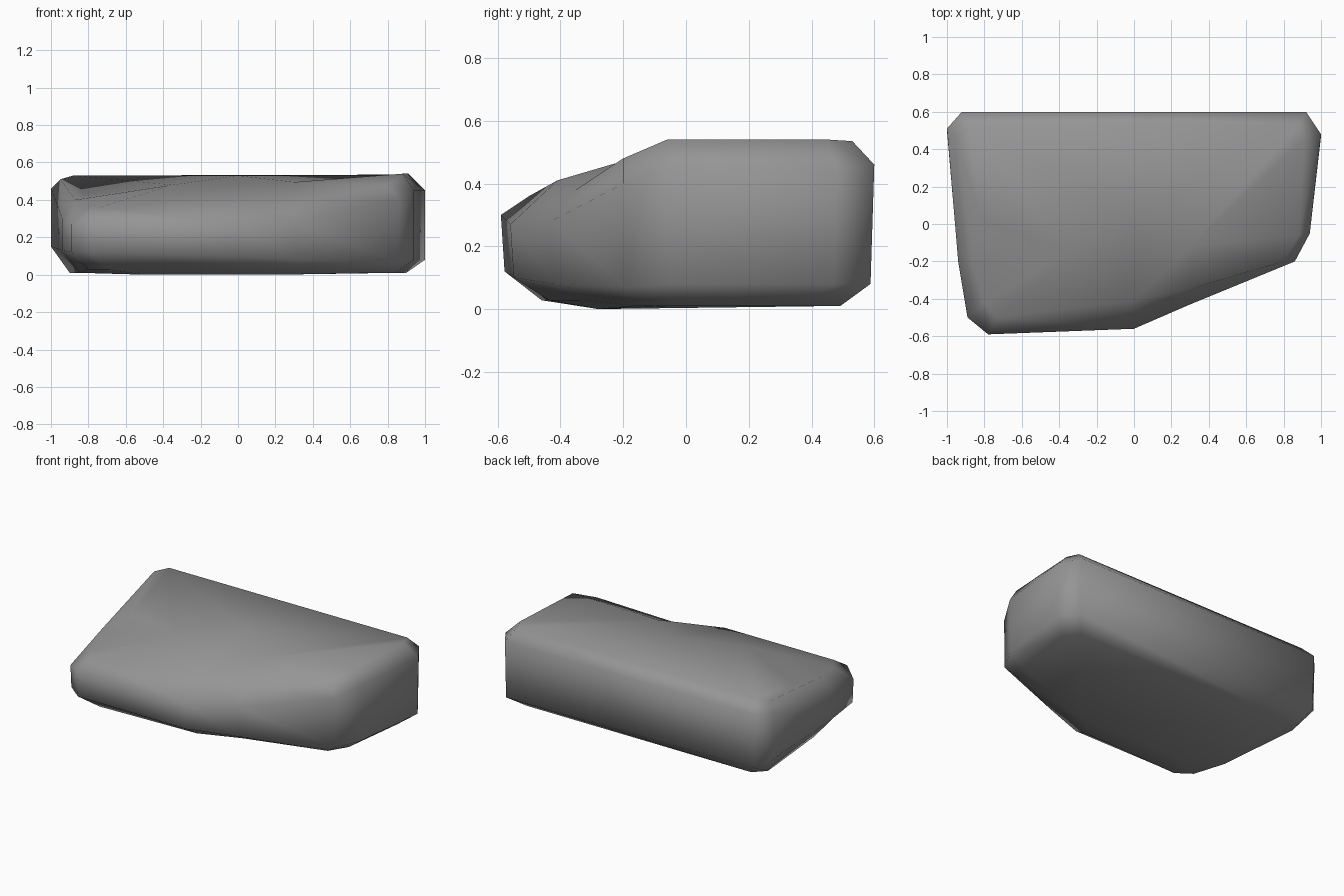
import bpy
import bmesh
import math
from mathutils import Vector
from mathutils.geometry import delaunay_2d_cdt

default_cube = bpy.data.objects.get("Cube")
if default_cube:
    bpy.data.objects.remove(default_cube)


def make_material(name, colour):
    material = bpy.data.materials.new(name)
    material.use_nodes = True
    material.diffuse_color = colour
    material.node_tree.nodes["Principled BSDF"].inputs["Base Color"].default_value = colour
    return material


# Outline corners: widest x, y, lower z, upper z, then the top rim point
CORNERS = [
    ((-.92, .6, .1, .46), (-.88, .53, .53)),
    ((.92, .6, .08, .46), (.88, .53, .535)),
    ((1, .48, .08, .45), (.91, .45, .54)),
    ((.94, -.05, .08, .45), (.88, -.06, .54)),
    ((.86, -.2, .07, .4), (.8, -.2, .48)),
    ((.3, -.43, .08, .28), (.28, -.35, .38)),
    ((0, -.56, .1, .27), (0, -.41, .41)),
    ((-.78, -.59, .12, .3), (-.74, -.5, .36)),
    ((-.89, -.5, .12, .27), (-.8, -.42, .36)),
    ((-.94, -.2, .13, .3), (-.87, -.2, .4)),
    ((-1, .51, .15, .46), (-.95, .47, .51)),
]
# Ridge and hollow points inside the top surface
TOP_POINTS = [(-.82, .03, .42), (-.35, -.15, .48), (.3, -.12, .495), (0, .08, .53)]


def add_cap(bm, rim, inner):
    """Triangulate a cap between a rim and some points inside it."""
    verts = rim + inner
    flat = [Vector(v.co[:2]) for v in verts]
    edges = [(i, (i + 1) % len(rim)) for i in range(len(rim))]
    result = delaunay_2d_cdt(flat, edges, [], 1, 1e-5)
    for triangle in result[2]:
        corners = [verts[result[3][i][0]] for i in triangle]
        bm.faces.new(corners)


def build_slab(bm):
    rings = [[], [], [], []]
    for (x, y, low, high), top in CORNERS:
        # The underside curls up toward the front
        base_y = y * (.82 if y > 0 else .78)
        base_z = .01 if y > -.3 else .028
        points = [(x * .9, base_y, base_z), (x, y * .98, low), (x, y, high), top]
        for ring, point in zip(rings, points):
            ring.append(bm.verts.new(point))
    count = len(CORNERS)
    # Wall bands
    for lower, upper in zip(rings, rings[1:]):
        for i in range(count):
            j = (i + 1) % count
            bm.faces.new((lower[i], lower[j], upper[j], upper[i]))
    # Caps
    add_cap(bm, rings[-1], [bm.verts.new(p) for p in TOP_POINTS])
    add_cap(bm, rings[0], [bm.verts.new((x, -.28, 0)) for x in (-.5, .2)])
    bmesh.ops.recalc_face_normals(bm, faces=bm.faces[:])


# Rock slab
mesh = bpy.data.meshes.new("rock_slab")
bm = bmesh.new()
build_slab(bm)
bm.to_mesh(mesh)
bm.free()
mesh.materials.append(make_material("stone_grey", (.3, .3, .3, 1)))
slab = bpy.data.objects.new("rock_slab", mesh)
bpy.context.collection.objects.link(slab)
bpy.context.view_layer.objects.active = slab
slab.select_set(True)
bpy.ops.object.shade_smooth_by_angle(angle=math.radians(60))
